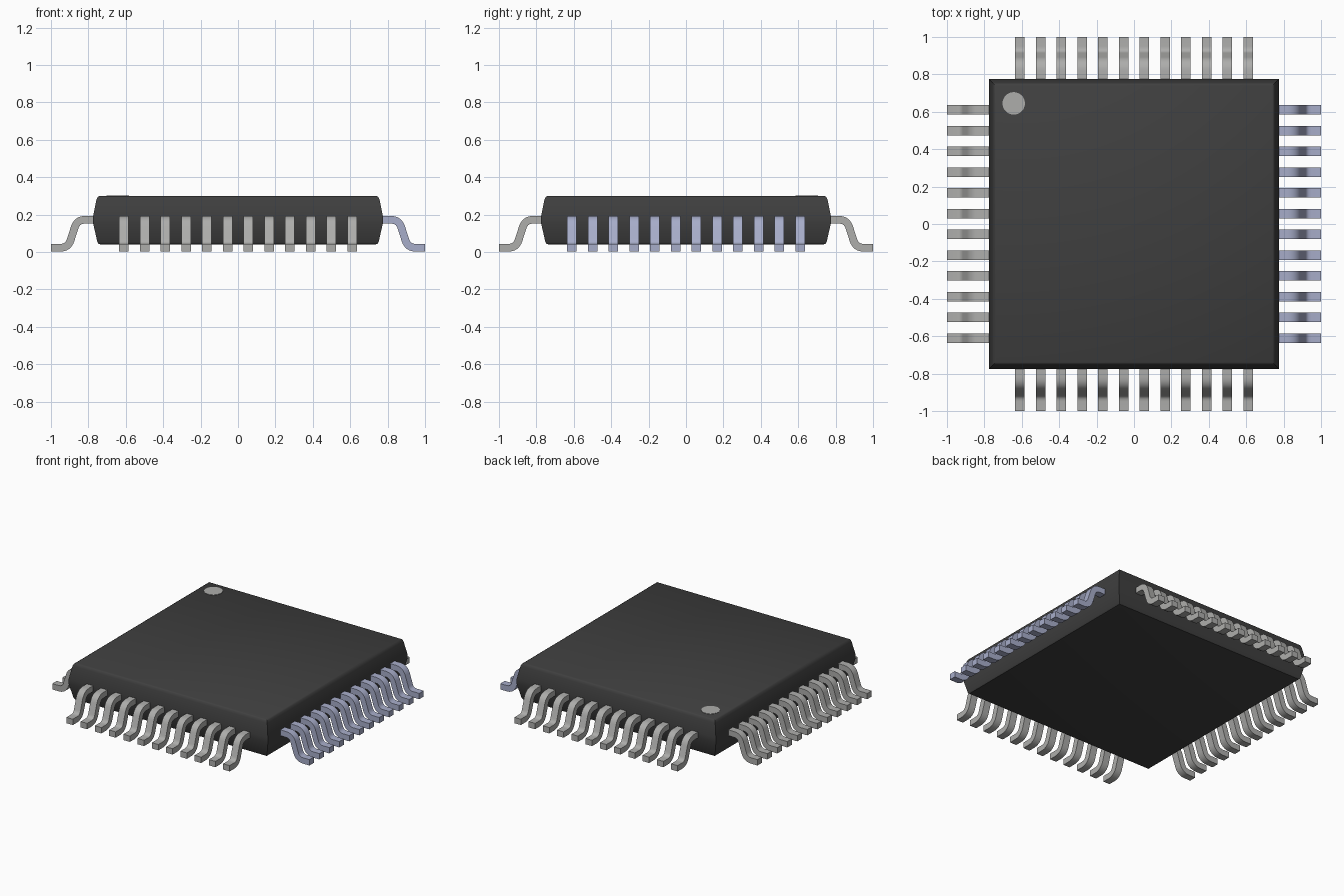
import bpy
import bmesh
import math
from mathutils import Matrix, Vector

cube = bpy.data.objects.get("Cube")
if cube:
    bpy.data.objects.remove(cube, do_unlink=True)


def material(name, color):
    mat = bpy.data.materials.new(name)
    mat.use_nodes = True
    rgba = (*color, 1)
    mat.diffuse_color = rgba
    mat.node_tree.nodes["Principled BSDF"].inputs["Base Color"].default_value = rgba
    return mat


black = material("black plastic", (0.05, 0.05, 0.05))
silver = material("silver metal", (0.42, 0.42, 0.41))
blue = material("bluish metal", (0.39, 0.42, 0.59))


def finish(name, bm, mat, angle=35):
    bmesh.ops.recalc_face_normals(bm, faces=bm.faces)
    mesh = bpy.data.meshes.new(name)
    bm.to_mesh(mesh)
    bm.free()
    mesh.materials.append(mat)
    obj = bpy.data.objects.new(name, mesh)
    bpy.context.collection.objects.link(obj)
    bpy.ops.object.select_all(action="DESELECT")
    obj.select_set(True)
    bpy.context.view_layer.objects.active = obj
    bpy.ops.object.shade_smooth_by_angle(angle=math.radians(angle))
    return obj


# Square package body: stacked rings of (half width, height)
def make_body():
    profile = [(0.735, 0.04), (0.745, 0.043), (0.752, 0.053), (0.775, 0.155), (0.775, 0.19),
               (0.757, 0.28), (0.751, 0.293), (0.74, 0.30)]
    bm = bmesh.new()
    rings = [[bm.verts.new((sx * r, sy * r, z))
              for sx, sy in ((-1, -1), (1, -1), (1, 1), (-1, 1))] for r, z in profile]
    for low, high in zip(rings, rings[1:]):
        for i in range(4):
            j = (i + 1) % 4
            bm.faces.new((low[i], low[j], high[j], high[i]))
    bm.faces.new(rings[0])
    bm.faces.new(rings[-1])
    return finish("package_body", bm, black)


# Gull-wing lead outline: a centre line with rounded bends, offset to both sides
def lead_outline(thickness=0.041, cut=0.042, steps=6):
    corners = [Vector(p) for p in ((0.75, 0.172), (0.86, 0.172), (0.908, 0.0225), (1.0, 0.0225))]
    path = [corners[0]]
    for before, corner, after in zip(corners, corners[1:], corners[2:]):
        a = corner + (before - corner).normalized() * cut
        b = corner + (after - corner).normalized() * cut
        for k in range(steps + 1):
            t = k / steps
            path.append(a * (1 - t) ** 2 + corner * 2 * t * (1 - t) + b * t * t)
    path.append(corners[-1])
    upper, lower = [], []
    for i, p in enumerate(path):
        d = (path[min(i + 1, len(path) - 1)] - path[max(i - 1, 0)]).normalized()
        if i in (0, len(path) - 1):
            d = Vector((1, 0))
        normal = Vector((-d.y, d.x)) * thickness / 2
        upper.append(p + normal)
        lower.append(p - normal)
    return upper, lower


# One row of leads pointing along +x, turned to its side of the body
def make_leads(name, turn, mat, count=12, span=1.22, width=0.05):
    upper, lower = lead_outline()
    bm = bmesh.new()
    for n in range(count):
        y = span * (n / (count - 1) - 0.5)
        sections = []
        for u, l in zip(upper, lower):
            sections.append([bm.verts.new((p.x, y + s * width / 2, p.y))
                             for p, s in ((u, -1), (u, 1), (l, 1), (l, -1))])
        for a, b in zip(sections, sections[1:]):
            for i in range(4):
                j = (i + 1) % 4
                bm.faces.new((a[i], a[j], b[j], b[i]))
        bm.faces.new(sections[0])
        bm.faces.new(sections[-1])
    bm.transform(Matrix.Rotation(math.radians(turn), 4, "Z"))
    return finish(name, bm, mat)


make_body()
for side, turn, mat in (("left", 0, blue), ("back", 90, silver),
                        ("right", 180, silver), ("front", 270, silver)):
    make_leads(side + "_leads", turn, mat)

# Round orientation mark on the top face
bm = bmesh.new()
bmesh.ops.create_cone(bm, cap_ends=True, segments=32, radius1=0.06, radius2=0.06, depth=0.004,
                      matrix=Matrix.Translation((-0.643, 0.645, 0.3)))
finish("corner_mark", bm, silver)
